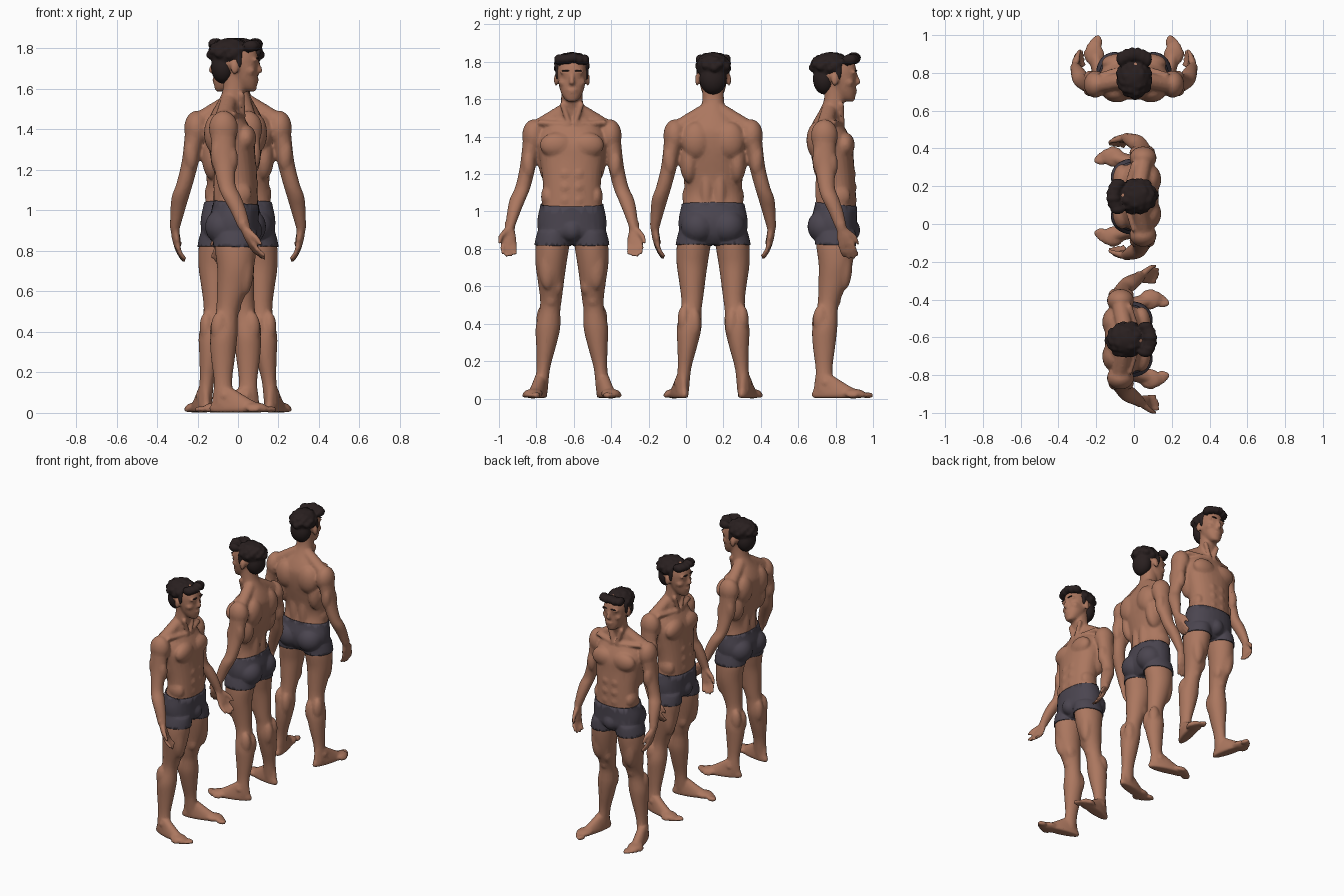
import bpy, bmesh, math, random
from mathutils import Matrix, Vector

if "Cube" in bpy.data.objects:
    bpy.data.objects.remove(bpy.data.objects["Cube"])

def material(name, rgb):
    m = bpy.data.materials.new(name)
    m.diffuse_color = (*rgb, 1)
    m.use_nodes = True
    m.node_tree.nodes["Principled BSDF"].inputs["Base Color"].default_value = m.diffuse_color
    return m

SKIN = material("skin", (0.41, 0.185, 0.115))
CLOTH = material("dark_cloth", (0.070, 0.060, 0.080))
HAIR = material("dark_hair", (0.022, 0.014, 0.014))
I = Matrix.Identity(4)

def ball(bm, c, r, M=I, sub=3):
    r = r if isinstance(r, tuple) else (r, r, r)
    bmesh.ops.create_icosphere(bm, subdivisions=sub, radius=1,
                               matrix=M @ Matrix.Translation(c) @ Matrix.Diagonal((*r, 1)))

def chain(bm, a, b, ra, rb, n=6, M=I):
    a, b = Vector(a), Vector(b)
    for i in range(n + 1):
        t = i / n
        ball(bm, a.lerp(b, t), ra + (rb - ra) * t, M, 2)

def loft(bm, rows, M=I, power=2.0, n=28, sub=4):
    """Smooth stack of level ovals; row = x, y, z, half width, half depth."""
    rows = [Vector(r) for r in rows]
    fine = []
    for i in range(len(rows) - 1):
        p1, p2 = rows[i], rows[i + 1]
        p0, p3 = rows[max(i - 1, 0)], rows[min(i + 2, len(rows) - 1)]
        for k in range(sub):
            t = k / sub
            fine.append(0.5 * (2 * p1 + (p2 - p0) * t + (2 * p0 - 5 * p1 + 4 * p2 - p3) * t * t
                               + (3 * p1 - p0 - 3 * p2 + p3) * t ** 3))
    fine.append(rows[-1])
    rings = []
    for x, y, z, rx, ry in fine:
        ring = []
        for j in range(n):
            c, s = math.cos(2 * math.pi * j / n), math.sin(2 * math.pi * j / n)
            e = 2 / power
            ring.append(bm.verts.new(M @ Vector((x + rx * math.copysign(abs(c) ** e, c),
                                                 y + ry * math.copysign(abs(s) ** e, s), z))))
        rings.append(ring)
    for a, b in zip(rings, rings[1:]):
        for j in range(n):
            bm.faces.new((a[j], a[(j + 1) % n], b[(j + 1) % n], b[j]))
    bm.faces.new(rings[0])
    bm.faces.new(rings[-1])

def mirror(bm):
    d = bmesh.ops.duplicate(bm, geom=bm.verts[:] + bm.edges[:] + bm.faces[:])
    for v in d["geom"]:
        if isinstance(v, bmesh.types.BMVert):
            v.co.x *= -1

def fuse(bm, name, mat, voxel, smooth):
    """Merge all overlapping parts into one smooth skin and return its mesh."""
    bmesh.ops.recalc_face_normals(bm, faces=bm.faces[:])
    me = bpy.data.meshes.new(name + "_parts")
    bm.to_mesh(me)
    bm.free()
    ob = bpy.data.objects.new(name + "_parts", me)
    bpy.context.collection.objects.link(ob)
    r = ob.modifiers.new("fuse", 'REMESH')
    r.mode, r.voxel_size = 'VOXEL', voxel
    s = ob.modifiers.new("soften", 'SMOOTH')
    s.factor, s.iterations = 0.5, smooth
    d = ob.modifiers.new("lighten", 'DECIMATE')
    d.ratio = 0.33
    out = bpy.data.meshes.new_from_object(ob.evaluated_get(bpy.context.evaluated_depsgraph_get()))
    bpy.data.objects.remove(ob)
    out.name = name
    out.materials.clear()
    out.materials.append(mat)
    out.shade_smooth()
    return out

def add_hand(bm, wrist, forward, inward, yaw):
    R = [Matrix.Rotation(math.radians(a), 4, ax) for a, ax in ((forward, 'X'), (inward, 'Y'), (yaw, 'Z'))]
    M = Matrix.Translation(wrist) @ R[0] @ R[1] @ R[2]
    loft(bm, [(0, 0, .03, .024, .03), (0, 0, -.01, .021, .028), (0, 0, -.05, .019, .04),
              (-.003, 0, -.095, .015, .042)], M)
    for y, length in ((.032, .07), (.011, .082), (-.011, .076), (-.032, .06)):
        mid = (-.008, y * 1.1, -.09 - length * .5)
        chain(bm, (0, y, -.085), mid, .0125, .0118, 5, M)
        chain(bm, mid, (-.026, y * 1.1, -.09 - length), .0118, .010, 5, M)
    chain(bm, (-.008, .022, -.025), (-.02, .05, -.065), .018, .014, 5, M)
    chain(bm, (-.02, .05, -.065), (-.028, .058, -.105), .014, .010, 5, M)

def body_mesh(name, elbow, forearm, wrist, hand):
    bm = bmesh.new()
    # arm and hand
    loft(bm, [(.203, -.062, 1.43, .055, .066), (.222, -.06, 1.32, .046, .06), (.238, -.055, 1.23, .042, .054),
              (*elbow, .041, .044), (*forearm, .043, .046),
              ((forearm[0] + wrist[0]) / 2, (forearm[1] + wrist[1]) / 2, 1.0, .036, .04), (*wrist, .024, .03)])
    add_hand(bm, wrist, *hand)
    # leg
    loft(bm, [(.098, 0, .89, .08, .10), (.104, 0, .82, .09, .104), (.112, 0, .72, .083, .091),
              (.112, -.014, .62, .069, .078), (.112, -.034, .53, .058, .060), (.118, -.046, .47, .056, .057),
              (.128, -.058, .38, .066, .067), (.138, -.062, .28, .053, .060), (.152, -.062, .17, .037, .046),
              (.161, -.06, .09, .036, .046), (.165, -.06, .04, .036, .045)])
    # foot and toes
    F = Matrix.Translation((.166, -.06, 0)) @ Matrix.Rotation(math.radians(-14), 4, 'Z')
    loft(bm, [(0, .07, .003, .034, .135), (0, .075, .022, .040, .147), (0, .055, .05, .038, .115),
              (0, .03, .08, .034, .085), (0, 0, .12, .03, .05)], F)
    ball(bm, (.003, .16, .026), (.052, .065, .026), F)
    for i in range(5):
        ball(bm, (-.036 + .021 * i, .228 - .004 * i * i, .017),
             (.018 if i == 0 else .0115, .034, .017 if i == 0 else .014), F)
    # muscles on one side: centre, radii
    for c, r in (((.205, -.06, 1.405), (.061, .072, .088)), ((.082, .052, 1.355), (.09, .05, .068)),
                 ((.128, -.055, 1.27), (.05, .07, .12)), ((.09, -.10, 1.38), (.078, .056, .10)),
                 ((.036, -.075, 1.12), (.034, .034, .15)), ((.08, -.06, .92), (.085, .084, .085)),
                 ((.10, -.085, .40), (.036, .042, .085)), ((.155, -.08, .42), (.035, .042, .08)),
                 ((.076, .0, .61), (.032, .048, .065)), ((.112, .008, .53), (.030, .020, .038)),
                 ((.13, .045, .72), (.05, .045, .14)), ((.232, -.022, 1.25), (.034, .034, .075)),
                 ((.232, -.09, 1.28), (.036, .034, .085)), ((.034, .092, 1.06), (.032, .02, .034)),
                 ((.034, .090, 1.13), (.032, .022, .034)), ((.034, .086, 1.20), (.032, .022, .034)),
                 ((.13, .02, 1.08), (.035, .06, .06)), ((.198, -.055, .085), (.012, .016, .018)),
                 # ear, cheek, brow ridge, eye
                 ((.086, -.005, 1.705), (.010, .022, .034)), ((.046, .068, 1.69), (.028, .03, .025)),
                 ((.032, .094, 1.745), (.034, .018, .011)), ((.032, .094, 1.722), (.014, .012, .009))):
        ball(bm, c, r)
    chain(bm, (.04, -.035, 1.535), (.185, -.062, 1.445), .044, .046, 7)   # trapezius
    chain(bm, (.05, .03, 1.57), (.015, .035, 1.47), .016, .016, 7)        # neck cord
    chain(bm, (.02, .035, 1.465), (.17, -.01, 1.475), .016, .016, 9)      # collar bone
    mirror(bm)
    # trunk and neck
    loft(bm, [(0, -.01, .83, .09, .07), (0, -.005, .88, .165, .108), (0, -.008, .95, .178, .115),
              (0, .002, 1.03, .163, .107), (0, .008, 1.10, .154, .100), (0, 0, 1.18, .158, .104),
              (0, -.015, 1.28, .172, .112), (0, -.025, 1.36, .18, .115), (0, -.04, 1.43, .165, .10),
              (0, -.045, 1.49, .115, .07), (0, -.028, 1.54, .068, .058), (0, -.006, 1.60, .058, .056),
              (0, 0, 1.69, .056, .06)], power=2.2)
    ball(bm, (0, .075, .90), (.05, .05, .055))
    # head and face
    ball(bm, (0, -.01, 1.75), (.08, .105, .095))
    loft(bm, [(0, .076, 1.588, .022, .022), (0, .06, 1.605, .042, .044), (0, .044, 1.645, .062, .064),
              (0, .03, 1.70, .074, .076), (0, .02, 1.75, .078, .092), (0, .01, 1.80, .07, .09)], power=2.2)
    chain(bm, (0, .104, 1.74), (0, .122, 1.692), .010, .0135, 6)
    ball(bm, (0, .113, 1.687), (.02, .013, .010))
    ball(bm, (0, .104, 1.648), (.026, .012, .007))
    ball(bm, (0, .101, 1.635), (.022, .012, .007))
    ball(bm, (0, .084, 1.602), (.022, .02, .016))
    return fuse(bm, name, SKIN, .0085, 3)

def shorts_mesh(body):
    """Cut the hip band out of the body skin; a solidify modifier lifts it off."""
    bm = bmesh.new()
    bm.from_mesh(body)
    cuts = ((Vector((0, 0, .82)), Vector((0, .03, 1))), (Vector((0, 0, 1.038)), Vector((0, .1, 1))))
    for co, no in cuts:
        bmesh.ops.bisect_plane(bm, geom=bm.verts[:] + bm.edges[:] + bm.faces[:], plane_co=co, plane_no=no)
    def inside(p):
        return abs(p.x) < .235 and (p - cuts[0][0]).dot(cuts[0][1]) > 0 > (p - cuts[1][0]).dot(cuts[1][1])
    bmesh.ops.delete(bm, geom=[f for f in bm.faces if not inside(f.calc_center_median())], context='FACES')
    me = bpy.data.meshes.new("shorts")
    bm.to_mesh(me)
    bm.free()
    me.materials.clear()
    me.materials.append(CLOTH)
    return me

def hair_mesh():
    rnd = random.Random(4)
    bm = bmesh.new()
    ball(bm, (0, -.025, 1.775), (.090, .098, .078))
    ball(bm, (0, -.06, 1.71), (.074, .062, .085))
    for s in (-1, 1):
        ball(bm, (s * .079, .018, 1.745), (.010, .014, .045))
    for i in range(34):                       # tousled locks
        a, h = i * 2.4, i / 34
        w = math.sqrt(1 - (h * .95) ** 2)
        y = -.03 + .085 * w * math.sin(a)
        z = 1.765 + .068 * h
        if y < .04 or z > 1.80:
            ball(bm, (.076 * w * math.cos(a), y, z),
                 (rnd.uniform(.02, .03), rnd.uniform(.022, .034), rnd.uniform(.018, .028)), sub=2)
    for x in (-.068, -.04, -.01, .02, .048, .07):  # swept fringe
        ball(bm, (x, .098 - 5 * x * x, 1.818 + rnd.uniform(-.008, .008)), (.026, .04, .03), sub=2)
    return fuse(bm, "hair", HAIR, .007, 1)

def brow_mesh():
    bm = bmesh.new()
    ball(bm, (.034, .108, 1.752), (.022, .008, .0045), sub=2)
    mirror(bm)
    bmesh.ops.recalc_face_normals(bm, faces=bm.faces[:])
    me = bpy.data.meshes.new("eyebrows")
    bm.to_mesh(me)
    bm.free()
    me.materials.append(HAIR)
    return me

# two arm poses: palms forward, and palms turned in
open_body = body_mesh("open_body", (.262, -.045, 1.13), (.288, -.02, 1.07), (.332, .045, .91), (24, -4, -75))
rest_body = body_mesh("rest_body", (.264, -.048, 1.13), (.284, -.028, 1.07), (.312, .03, .91), (17, 6, -12))
open_shorts, rest_shorts = shorts_mesh(open_body), shorts_mesh(rest_body)
hair, brows = hair_mesh(), brow_mesh()

# three standing figures: position and facing
for label, loc, turn, body, shorts in (("near", (-.012, -.61, 0), -90, open_body, open_shorts),
                                       ("middle", (-.012, .145, 0), 90, rest_body, rest_shorts),
                                       ("far", (0, .80, 0), 0, rest_body, rest_shorts)):
    for part, me in (("body", body), ("shorts", shorts), ("hair", hair), ("eyebrows", brows)):
        ob = bpy.data.objects.new(f"{label}_{part}", me)
        bpy.context.collection.objects.link(ob)
        ob.location = loc
        ob.rotation_euler.z = math.radians(turn)
        if part == "shorts":
            m = ob.modifiers.new("cloth", 'SOLIDIFY')
            m.thickness, m.offset = .007, 1
